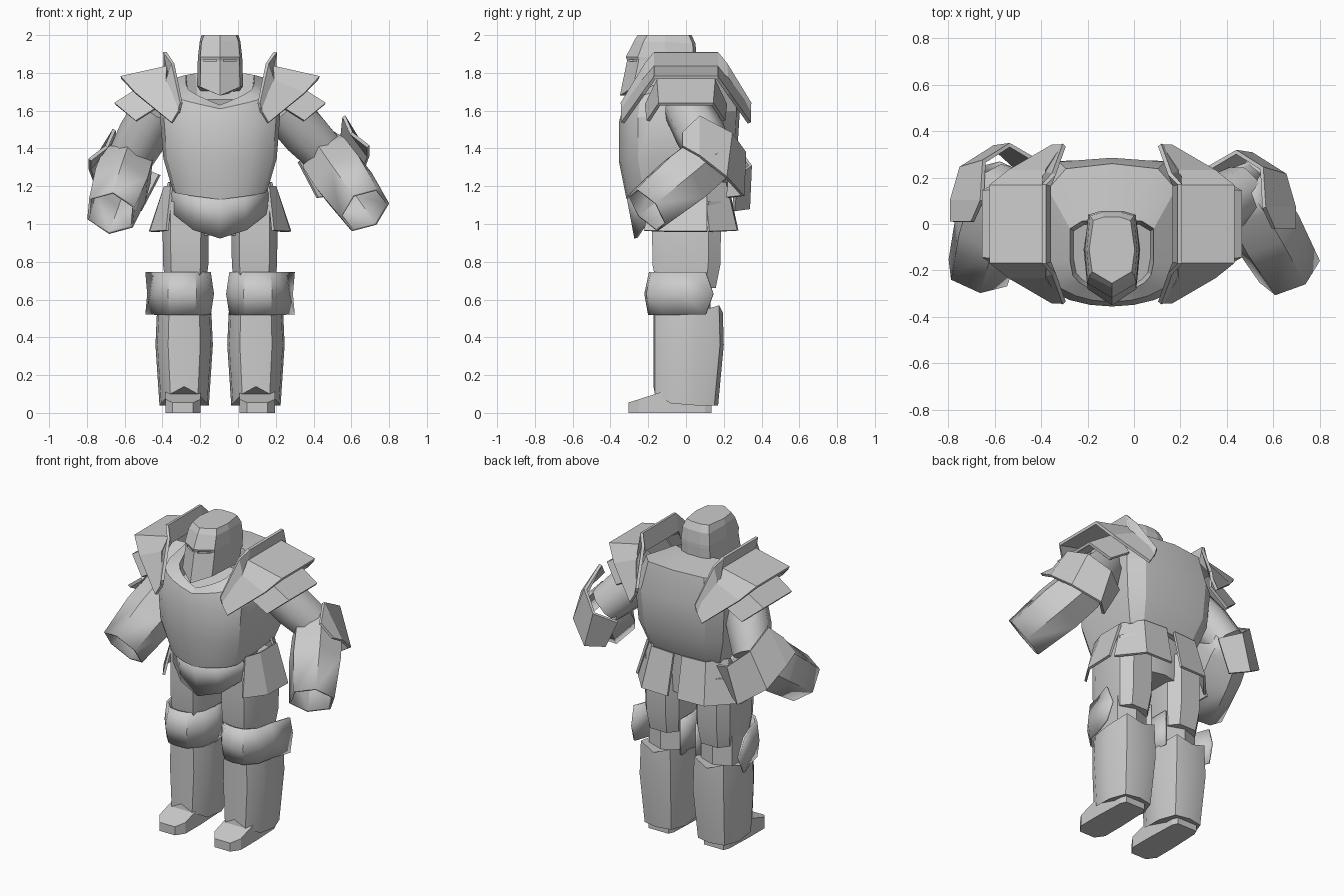
import bpy, bmesh, math
from mathutils import Vector

if "Cube" in bpy.data.objects:
    bpy.data.objects.remove(bpy.data.objects["Cube"])

CX = -0.095  # body centre line; the arms are posed unevenly


def loft(name, rows, closed=True, cap=True, thick=0.0, dx=CX, angle=28):
    """Skin a list of equally long point rows; optional caps or thickness."""
    bm = bmesh.new()
    vs = [[bm.verts.new((p[0] + dx, p[1], p[2])) for p in r] for r in rows]
    n = len(rows[0])
    for a, b in zip(vs, vs[1:]):
        for i in range(n if closed else n - 1):
            j = (i + 1) % n
            bm.faces.new((a[i], a[j], b[j], b[i]))
    if closed and cap:
        bm.faces.new(vs[0])
        bm.faces.new(vs[-1])
    bmesh.ops.recalc_face_normals(bm, faces=bm.faces[:])
    me = bpy.data.meshes.new(name)
    bm.to_mesh(me)
    bm.free()
    ob = bpy.data.objects.new(name, me)
    bpy.context.collection.objects.link(ob)
    if thick:
        m = ob.modifiers.new("thickness", 'SOLIDIFY')
        m.thickness = thick
        m.offset = 0
    if angle:
        bpy.ops.object.select_all(action='DESELECT')
        ob.select_set(True)
        bpy.context.view_layer.objects.active = ob
        bpy.ops.object.shade_smooth_by_angle(angle=math.radians(angle))
    return ob


def plate(name, rows, s=1, thick=.018, dx=CX, angle=0):
    """Thin open armour plate, mirrored in x when s is -1."""
    return loft(name, [[(s * x, y, z) for x, y, z in r] for r in rows],
                closed=False, thick=thick, dx=dx, angle=angle)


def sym(half):
    """Close a half outline (front to back, x >= 0) by mirroring in x."""
    return half + [(-p[0],) + tuple(p[1:]) for p in reversed(half) if p[0] > 1e-6]


def arch(half):
    """Front half of an arch -> whole arch."""
    return half + [(x, -y, z) for x, y, z in reversed(half)]


def tube(name, stations, sides, thick=0.0, spin=0.0):
    """Faceted limb along its stations: (point, radius)."""
    axis = Vector(stations[-1][0]) - Vector(stations[0][0])
    q = axis.to_track_quat('Z', 'Y')
    turns = [spin + 2 * math.pi * k / sides for k in range(sides)]
    rows = [[Vector(c) + q @ Vector((r * math.cos(t), r * math.sin(t), 0)) for t in turns]
            for c, r in stations]
    return loft(name, rows, cap=not thick, thick=thick, dx=0, angle=50)


# breastplate and collar; rim height climbs from front to back
def torso_ring(hw, fc, f, b, bc, zf, zb):
    half = []
    for k in range(5):
        t = math.pi / 2 * k / 5.2
        half.append((hw * math.sin(t), f + (fc - f) * math.cos(t)))
    half += [(hw, f + .02), (hw, b), (hw * 0.72, b + (bc - b) * 0.8), (0, bc)]
    return sym([(x, y, zf + (zb - zf) * math.sqrt(max(0, y - fc) / (bc - fc))) for x, y in half])


loft("breastplate", [torso_ring(*r) for r in (
    (.25, -.315, -.17, .15, .20, 1.13, 1.21),
    (.30, -.355, -.20, .19, .27, 1.33, 1.36),
    (.318, -.355, -.20, .20, .285, 1.54, 1.60),
    (.275, -.335, -.19, .15, .26, 1.61, 1.78),
    (.18, -.295, -.18, -.02, .02, 1.63, 1.80),
    (.165, -.28, -.17, -.03, .005, 1.58, 1.66))], angle=22)
loft("waist", [sym([(0, -.2 * k, z), (.16 * k, -.14 * k, z), (.21 * k, 0, z),
                    (.15 * k, .14, z), (0, .17, z)]) for k, z in ((.85, .94), (1, 1.05), (1, 1.25))])

# helmet with eye slits
helmet = loft("helmet", [sym(r) for r in (
    [(0, -.35, 1.68), (.105, -.28, 1.725), (.122, -.11, 1.73), (.10, .03, 1.70), (.045, .05, 1.69)],
    [(0, -.312, 1.865), (.103, -.25, 1.865), (.118, -.11, 1.865), (.102, .04, 1.86), (.045, .057, 1.86)],
    [(0, -.318, 1.885), (.105, -.255, 1.885), (.117, -.11, 1.885), (.102, .04, 1.88), (.045, .057, 1.88)],
    [(0, -.275, 1.97), (.098, -.225, 1.965), (.108, -.11, 1.965), (.095, .035, 1.955), (.04, .05, 1.955)],
    [(0, -.255, 2.0), (.085, -.205, 2.0), (.098, -.11, 2.0), (.08, .015, 2.0), (.035, .03, 2.0)])], angle=0)
for s in (-1, 1):
    slit = [[(s * x, y, z) for x, y in ((.018, -.34), (.085, -.29), (.085, -.24), (.018, -.28))]
            for z in (1.860, 1.871)]
    cutter = loft("eye_slit_cutter", slit, angle=0)
    cutter.hide_render = True
    cutter.hide_viewport = True
    m = helmet.modifiers.new("slit", 'BOOLEAN')
    m.object = cutter
    m.operation = 'DIFFERENCE'
    m.solver = 'EXACT'

# front belly plate
plate("belly_plate", [
    [(-.24, -.17, 1.20), (-.12, -.28, 1.17), (0, -.305, 1.14), (.12, -.28, 1.17), (.24, -.17, 1.20)],
    [(-.275, -.15, 1.08), (-.14, -.235, .97), (0, -.265, .925), (.14, -.235, .97), (.275, -.15, 1.08)]],
    angle=28)

for s, side in ((-1, "right"), (1, "left")):
    # hip plates
    plate(side + "_hip_plate", [
        [(.255, -.16, 1.20), (.29, -.06, 1.2), (.29, .11, 1.2)],
        [(.28, -.22, .965), (.365, -.09, .96), (.37, .11, .96)]], s, .015)
    plate(side + "_rear_hip_plate", [
        [(.03, .215, 1.22), (.19, .205, 1.22), (.27, .09, 1.22)],
        [(.035, .27, .965), (.22, .265, .965), (.345, .12, .96)]], s, .015)

    # shoulder: upright guard and two overlapping plates
    plate(side + "_shoulder_guard", [
        arch([(.205, -.34, 1.64), (.25, -.215, 1.85), (.292, -.17, 1.91)]),
        arch([(.22, -.335, 1.59), (.29, -.22, 1.73), (.27, -.165, 1.80)])], s)
    plate(side + "_upper_shoulder_plate", [
        arch([(.21, -.335, 1.61), (.285, -.225, 1.76), (.28, -.165, 1.83)]),
        arch([(.255, -.335, 1.535), (.445, -.225, 1.69), (.525, -.165, 1.775)])], s)
    plate(side + "_lower_shoulder_plate", [
        arch([(.31, -.21, 1.63), (.36, -.15, 1.76)]),
        arch([(.445, -.20, 1.545), (.555, -.14, 1.635)])], s)

    # thigh and knee joint
    loft(side + "_thigh", [[(s * .182 + x * w, y * w, z) for x, y in (
        (-.08, -.18), (.08, -.18), (.122, -.10), (.122, .12), (.07, .185), (-.07, .185), (-.122, .12), (-.122, -.10))]
        for z, w in ((.66, .85), (.78, .98), (.95, 1), (1.12, 1))])
    loft(side + "_knee_joint", [sym([(0, -.12, z), (.1, -.1, z), (.11, .09, z), (0, .13, z)])
                                for z in (.45, .75)], dx=CX + s * .185)

    # knee guard with a flared outer wing
    plate(side + "_knee_guard", [
        [(.055, .11, z), (.2 - w, -.02, z), (.2 - w * .85, -.12, z), (.2 - w * .45, f + .01, z), (.2, f, z),
         (.2 + w * .45, f + .01, z), (.2 + w * .85, -.12, z), (.2 + w, -.02, z), (ox, oy, z)]
        for z, w, f, ox, oy in ((.745, .145, -.19, .39, .105), (.63, .162, -.215, .38, .145),
                                (.52, .145, -.195, .39, .105))], s, .012, angle=32)

    # shin armour, hem raised over the foot
    hems = ((.14, .10, .05, .04, .04, .04), (.36,) * 6, (.52, .52, .52, .53, .57, .53))
    shin = []
    for w, back, hem in zip((.86, 1, .95), (.17, .20, .195), hems):
        xy = ((0, -.172), (.085 * w, -.165), (.142 * w, -.08), (.152 * w, .05), (.11 * w, back - .02), (0, back))
        shin.append(sym([(x, y, z) for (x, y), z in zip(xy, hem)]))
    loft(side + "_shin", shin, dx=CX + s * .19, angle=35)

    # foot
    loft(side + "_foot", [[(-w, y, 0), (w, y, 0), (w, y, h), (-w, y, h)]
                          for y, w, h in ((-.305, .055, .055), (-.25, .093, .072), (-.10, .093, .12),
                                          (.10, .085, .11), (.135, .07, .07))], dx=CX + s * .197, angle=0)


# arms: shoulder, elbow, hand points and elbow guard shift
def arm(side, s, shoulder, elbow, hand, shift):
    S, E, H = Vector(shoulder), Vector(elbow), Vector(hand)
    tube(side + "_upper_arm", [(S, .125), (S.lerp(E, .5), .135), (E, .12)], 8)
    tube(side + "_forearm", [(E.lerp(H, -.12), .115), (E.lerp(H, .1), .148), (E.lerp(H, .45), .155), (H, .135)],
         6, thick=.015, spin=.3)
    rows = [[(.60, -.03, 1.48), (.56, .06, 1.57), (.55, .23, 1.48), (.44, .30, 1.38), (.32, .23, 1.33)],
            [(.69, -.03, 1.41), (.69, .06, 1.36), (.65, .20, 1.25), (.51, .29, 1.15), (.42, .21, 1.14)]]
    rows = [[(s * (x - CX) + CX + shift[0], y + shift[1], z + shift[2]) for x, y, z in r] for r in rows]
    plate(side + "_elbow_guard", rows, dx=0)


arm("left", 1, (.22, .0, 1.62), (.47, .14, 1.36), (.67, -.205, 1.075), (0, .01, 0))
arm("right", -1, (-.42, .0, 1.62), (-.58, .15, 1.33), (-.672, -.21, 1.06), (.095, .04, -.07))
